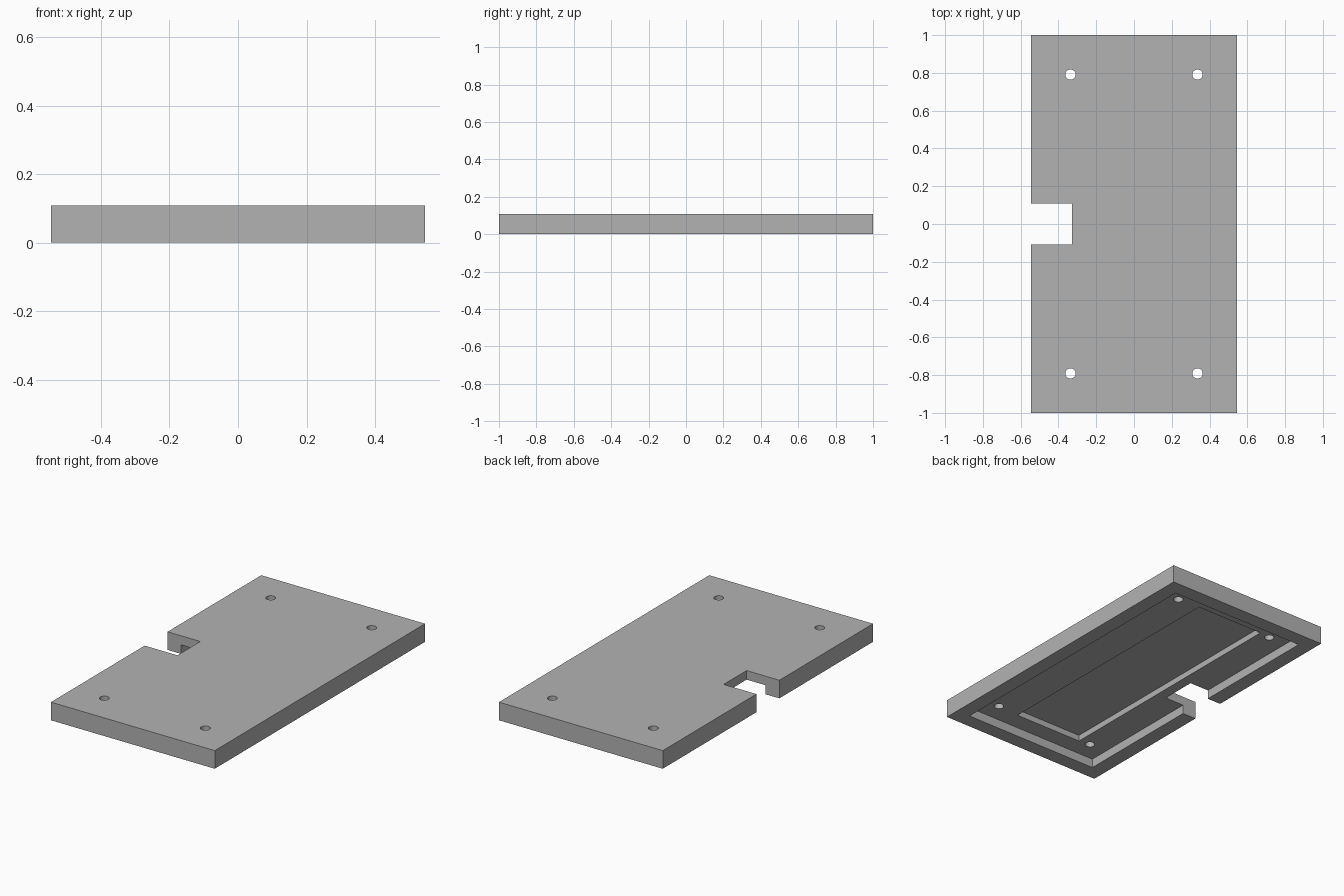
import bpy

MM = 2 / 110          # one design unit: the plate is 60 x 110 x 6 units
cutters = []

if "Cube" in bpy.data.objects:
    bpy.data.objects.remove(bpy.data.objects["Cube"], do_unlink=True)


def box(name, x, y, z):
    """Axis-aligned box from (min, max) ranges in design units."""
    spans = (x, y, z)
    bpy.ops.mesh.primitive_cube_add(size=1, location=[(a + b) / 2 * MM for a, b in spans])
    ob = bpy.context.object
    ob.name = ob.data.name = name
    ob.scale = [(b - a) * MM for a, b in spans]
    bpy.ops.object.transform_apply(location=True, rotation=False, scale=True)
    return ob


# Plate
plate = box("cover_plate", (-30, 30), (-55, 55), (0, 6))
grey = bpy.data.materials.new("plain grey")
grey.use_nodes = True
colour = (0.45, 0.45, 0.45, 1)
grey.diffuse_color = colour
grey.node_tree.nodes["Principled BSDF"].inputs["Base Color"].default_value = colour
plate.data.materials.append(grey)

# Stepped recess underneath and the notch in the side
cutters.append(box("recess_cutter", (-25, 25), (-50, 50), (-2, 3)))
cutters.append(box("deep_recess_cutter", (-14.5, 10.5), (-44, 44), (-2, 5)))
cutters.append(box("notch_cutter", (-34, -18), (-6, 6), (-2, 8)))

# Four screw holes
for sx in (-1, 1):
    for sy in (-1, 1):
        bpy.ops.mesh.primitive_cylinder_add(
            vertices=32, radius=1.5 * MM, depth=12 * MM,
            location=(sx * 18.5 * MM, sy * 43.5 * MM, 3 * MM))
        bpy.context.object.name = "screw_hole_cutter"
        cutters.append(bpy.context.object)

# Cut the plate and discard the cutters
bpy.ops.object.select_all(action='DESELECT')
plate.select_set(True)
bpy.context.view_layer.objects.active = plate
for cutter in cutters:
    cutter.hide_render = True
    mod = plate.modifiers.new(cutter.name, 'BOOLEAN')
    mod.operation = 'DIFFERENCE'
    mod.solver = 'EXACT'
    mod.object = cutter
    bpy.ops.object.modifier_apply(modifier=mod.name)
    bpy.data.objects.remove(cutter, do_unlink=True)

# Round hole walls, crisp edges elsewhere
bpy.ops.object.shade_smooth_by_angle()
